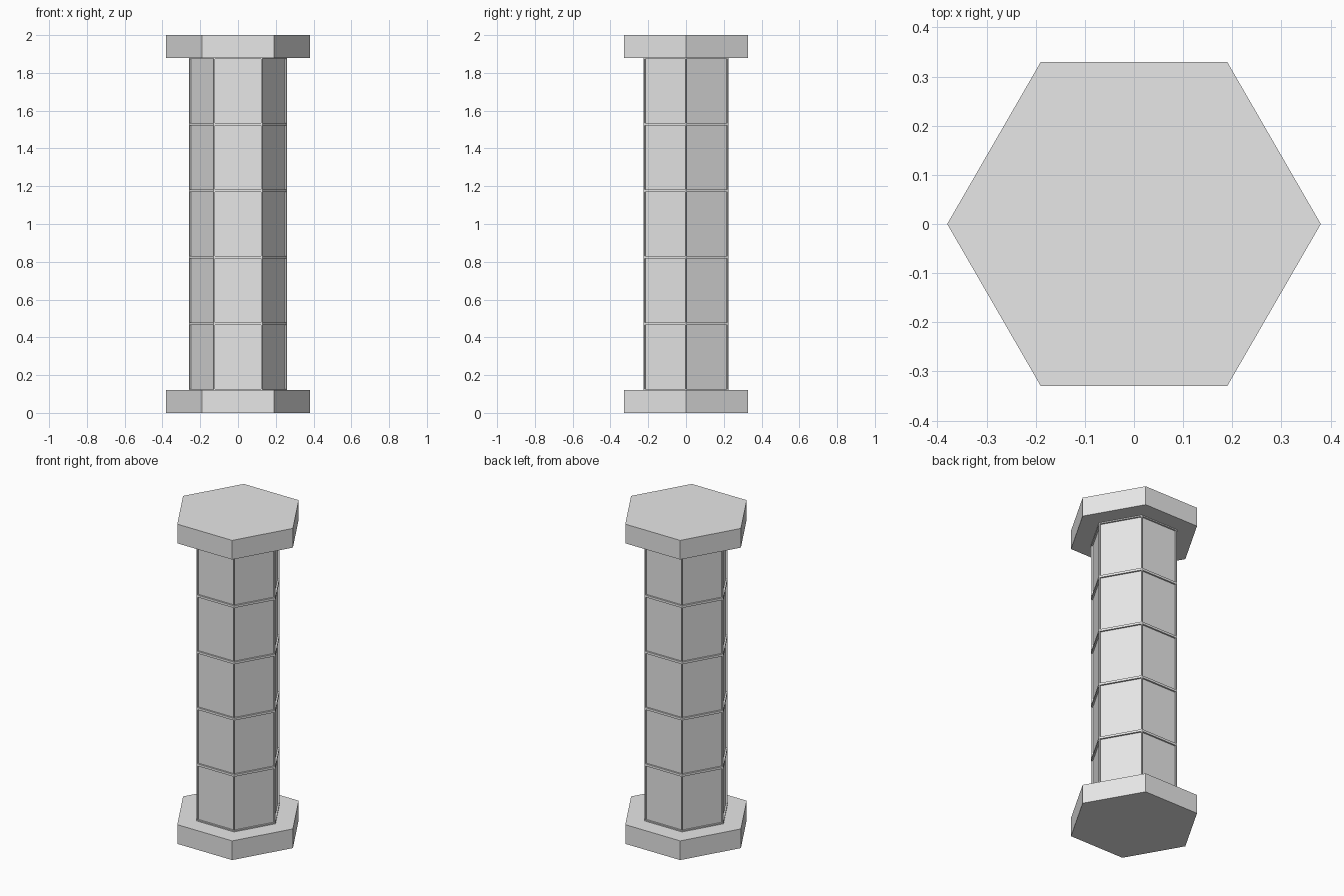
import bpy, bmesh, math

cube = bpy.data.objects.get("Cube")
if cube:
    bpy.data.objects.remove(cube, do_unlink=True)

stone = bpy.data.materials.new("light_grey_stone")
stone.use_nodes = True
colour = (0.8, 0.8, 0.8, 1)
stone.diffuse_color = colour
stone.node_tree.nodes["Principled BSDF"].inputs["Base Color"].default_value = colour

SLAB = 0.12
HEIGHT = 2.0


def hex_prism(name, radius, z0, z1, rows=1, panels=False):
    """Six-sided prism with a corner on +x, optionally with recessed panels."""
    bm = bmesh.new()
    rings = []
    for r in range(rows + 1):
        z = z0 + (z1 - z0) * r / rows
        rings.append([bm.verts.new((radius * math.cos(i * math.pi / 3),
                                    radius * math.sin(i * math.pi / 3), z))
                      for i in range(6)])
    sides = [bm.faces.new((a[i], a[(i + 1) % 6], b[(i + 1) % 6], b[i]))
             for a, b in zip(rings, rings[1:]) for i in range(6)]
    bm.faces.new(rings[0][::-1])
    bm.faces.new(rings[-1])
    bm.normal_update()
    if panels:
        # Narrow frame, then a straight-walled recess in every side face
        bmesh.ops.inset_individual(bm, faces=sides, thickness=0.01)
        bmesh.ops.inset_individual(bm, faces=sides, thickness=0.0, depth=-0.01)
    mesh = bpy.data.meshes.new(name)
    bm.to_mesh(mesh)
    bm.free()
    mesh.materials.append(stone)
    obj = bpy.data.objects.new(name, mesh)
    bpy.context.collection.objects.link(obj)
    return obj


# Base slab, panelled shaft and top slab
hex_prism("base_slab", 0.38, 0, SLAB)
hex_prism("panelled_shaft", 0.26, SLAB, HEIGHT - SLAB, rows=5, panels=True)
hex_prism("top_slab", 0.38, HEIGHT - SLAB, HEIGHT)
